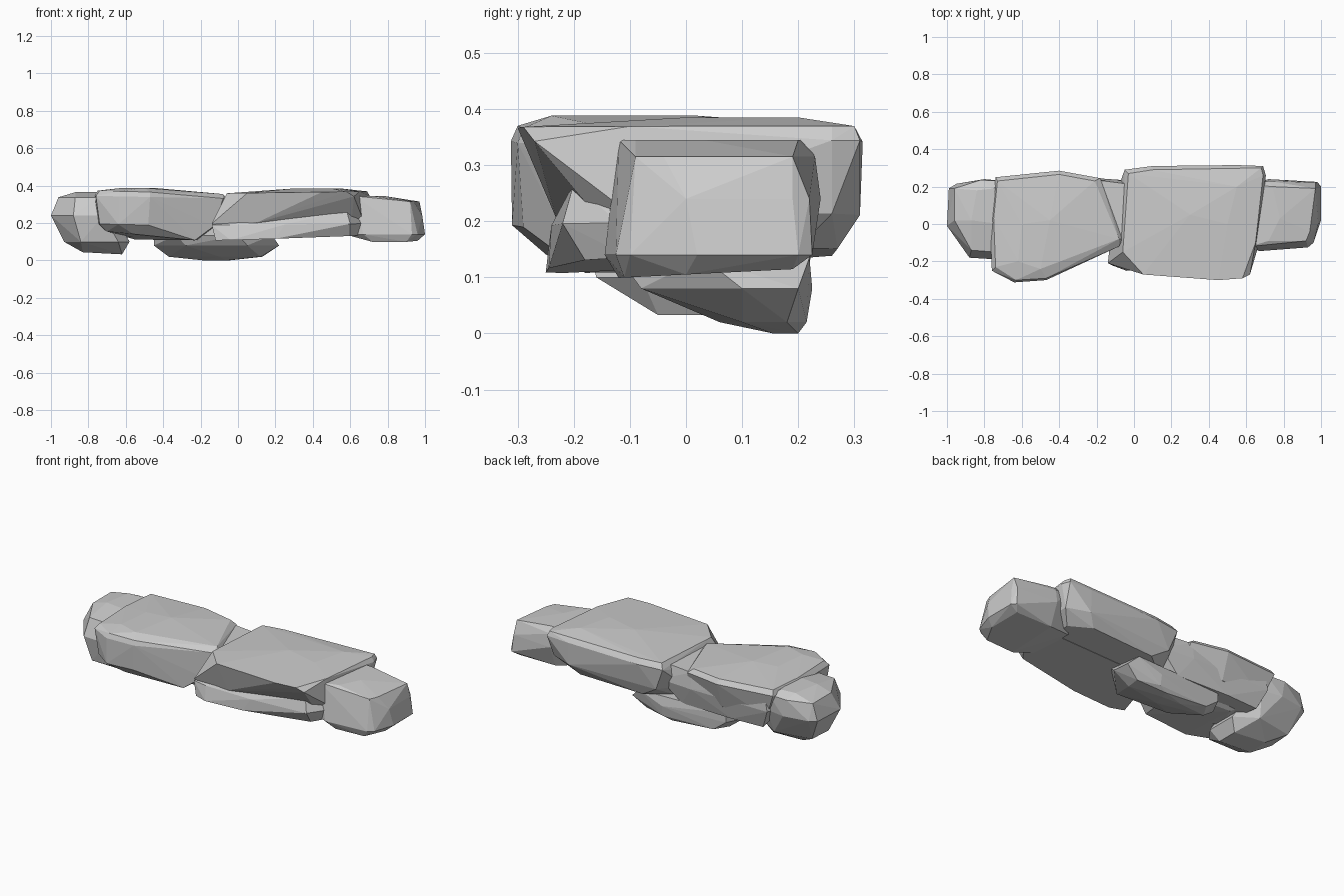
import bpy
import bmesh


def rock(name, *layers):
    """Faceted boulder: convex skin over tilted outlines (z, slope_x, slope_y, xy points)."""
    bm = bmesh.new()
    for z, sx, sy, outline in layers:
        for x, y in outline:
            bm.verts.new((x, y, z + sx * x + sy * y))
    hull = bmesh.ops.convex_hull(bm, input=bm.verts[:])
    loose = {g for g in hull["geom_interior"] + hull["geom_unused"]
             if isinstance(g, bmesh.types.BMVert)}
    bmesh.ops.delete(bm, geom=list(loose), context='VERTS')
    bmesh.ops.recalc_face_normals(bm, faces=bm.faces[:])
    mesh = bpy.data.meshes.new(name)
    bm.to_mesh(mesh)
    bm.free()
    obj = bpy.data.objects.new(name, mesh)
    bpy.context.collection.objects.link(obj)
    return obj


# Wide slab on the left
rock("left_slab",
     (0.388, 0, 0, [(-0.62, -0.2), (-0.6, 0.0), (-0.5, -0.24), (-0.45, 0.02)]),
     (0.353, -0.027, 0, [(-0.75, 0.03), (-0.73, 0.23), (-0.4, 0.265), (-0.21, 0.23),
                         (-0.08, -0.08), (-0.47, -0.29), (-0.63, -0.3), (-0.74, -0.23)]),
     (0.33, -0.02, 0, [(-0.77, 0.03), (-0.74, 0.25), (-0.4, 0.285), (-0.18, 0.245),
                       (-0.06, -0.08), (-0.08, -0.12), (-0.47, -0.3), (-0.64, -0.312), (-0.76, -0.25)]),
     (0.18, -0.02, 0, [(-0.76, 0.05), (-0.74, -0.24), (-0.64, -0.31), (-0.48, -0.29),
                       (-0.13, -0.14), (-0.16, 0.19), (-0.4, 0.235), (-0.68, 0.22)]),
     (0.085, -0.1, 0, [(-0.7, -0.22), (-0.56, -0.25), (-0.23, -0.18)]),
     (0.112, 0, 0, [(-0.2, 0.1), (-0.55, 0.12)]))

# Wide slab on the right, its front face undercut
rock("right_slab",
     (0.385, 0, 0, [(0.3, 0.05), (0.5, 0.0), (0.55, 0.2)]),
     (0.36, 0.014, 0, [(-0.06, -0.15), (0.05, -0.27), (0.45, -0.3), (0.58, -0.29), (0.65, -0.1),
                       (0.69, 0.26), (0.68, 0.3), (0.1, 0.29), (-0.03, 0.27)]),
     (0.33, 0.02, 0, [(-0.05, 0.29), (0.1, 0.31), (0.55, 0.315),
                      (0.69, 0.31), (0.705, 0.26), (0.62, -0.27)]),
     (0.2, 0.02, 0, [(-0.14, -0.21), (-0.1, 0.15), (0.0, 0.28), (0.55, 0.31), (0.68, 0.26),
                     (0.67, -0.1), (0.6, -0.16), (0.1, -0.23)]),
     (0.125, 0.03, 0.04, [(-0.1, -0.15), (0.6, -0.1), (0.62, 0.2), (0.5, 0.27), (0.1, 0.26), (-0.04, 0.15)]))

# Ledge left standing below the undercut
rock("right_slab_base",
     (0.25, 0.03, 0, [(-0.02, -0.16), (0.3, -0.2), (0.58, -0.2), (0.62, -0.1), (0.0, 0.0)]),
     (0.19, 0.01, 0, [(-0.14, -0.21), (-0.05, -0.23), (0.25, -0.24), (0.6, -0.22), (0.67, -0.12)]),
     (0.12, 0.03, 0.04, [(-0.12, -0.22), (-0.04, -0.25), (0.2, -0.245), (0.6, -0.18), (0.66, -0.1),
                         (0.6, 0.1), (-0.03, 0.1)]))

# Smaller boulder closing the right end
rock("right_end_rock",
     (0.345, 0, 0, [(0.62, -0.12), (0.72, -0.09), (0.78, 0.03), (0.74, 0.2), (0.62, 0.21)]),
     (0.315, 0, 0, [(0.92, -0.09), (0.94, -0.04), (0.97, 0.19), (0.72, 0.23)]),
     (0.24, 0, 0, [(0.985, 0.0), (0.985, 0.19), (0.97, 0.22), (0.72, 0.24), (0.6, 0.2), (0.67, -0.13)]),
     (0.14, 0, 0, [(1.0, 0.02), (1.0, 0.2), (0.98, 0.225), (0.96, -0.1), (0.93, -0.125),
                   (0.67, -0.145), (0.57, -0.1), (0.57, 0.15)]),
     (0.105, 0, 0.05, [(0.72, -0.12), (0.9, -0.11), (0.96, 0.0), (0.95, 0.19), (0.72, 0.19)]))

# Smaller boulder closing the left end, dipping downwards
rock("left_end_rock",
     (0.365, 0, 0, [(-0.87, 0.02), (-0.84, 0.18), (-0.75, 0.19), (-0.72, 0.0)]),
     (0.338, 0, 0, [(-0.96, 0.02), (-0.96, 0.19), (-0.82, 0.235), (-0.7, 0.23), (-0.87, -0.14), (-0.74, -0.15)]),
     (0.24, 0, 0, [(-1.0, -0.01), (-0.99, 0.19), (-0.95, 0.215), (-0.8, 0.24),
                   (-0.68, 0.22), (-0.88, -0.18), (-0.72, -0.19)]),
     (0.1, 0, 0, [(-0.93, 0.0), (-0.92, 0.14), (-0.84, -0.16), (-0.64, -0.16), (-0.7, 0.18),
                  (-0.58, 0.1), (-0.58, -0.08)]),
     (0.0, -0.053, 0, [(-0.83, -0.05), (-0.82, 0.08), (-0.62, -0.05), (-0.62, 0.07)]))

# Boulder behind, bridging the gap between the slabs
rock("rear_rock",
     (0.335, 0, 0, [(-0.7, 0.2), (-0.68, 0.24), (-0.2, 0.235), (0.0, 0.21), (-0.02, -0.08), (-0.6, -0.05)]),
     (0.24, 0, 0, [(-0.74, 0.15), (-0.7, 0.245), (-0.2, 0.245), (0.01, 0.23), (0.02, -0.05), (-0.7, -0.05)]),
     (0.125, 0, 0, [(-0.65, 0.21), (-0.45, 0.22), (-0.12, 0.21), (-0.04, 0.1), (-0.1, -0.08), (-0.6, -0.05)]))

# Low foot stone under the middle
rock("foot_stone",
     (0.135, 0, 0, [(-0.45, 0.08), (-0.4, 0.2), (0.15, 0.22), (0.18, 0.03), (0.0, -0.12), (-0.33, -0.08)]),
     (0.08, 0, 0, [(-0.45, 0.1), (-0.4, 0.2), (0.0, 0.225), (0.21, 0.2), (0.22, 0.1), (0.05, -0.08), (-0.28, -0.06)]),
     (0.02, 0, 0, [(-0.37, 0.12), (-0.32, 0.2), (0.0, 0.215), (0.13, 0.18), (0.12, 0.1), (-0.1, 0.06)]),
     (0.0, 0, 0, [(-0.18, 0.16), (-0.06, 0.155), (-0.05, 0.2)]))
